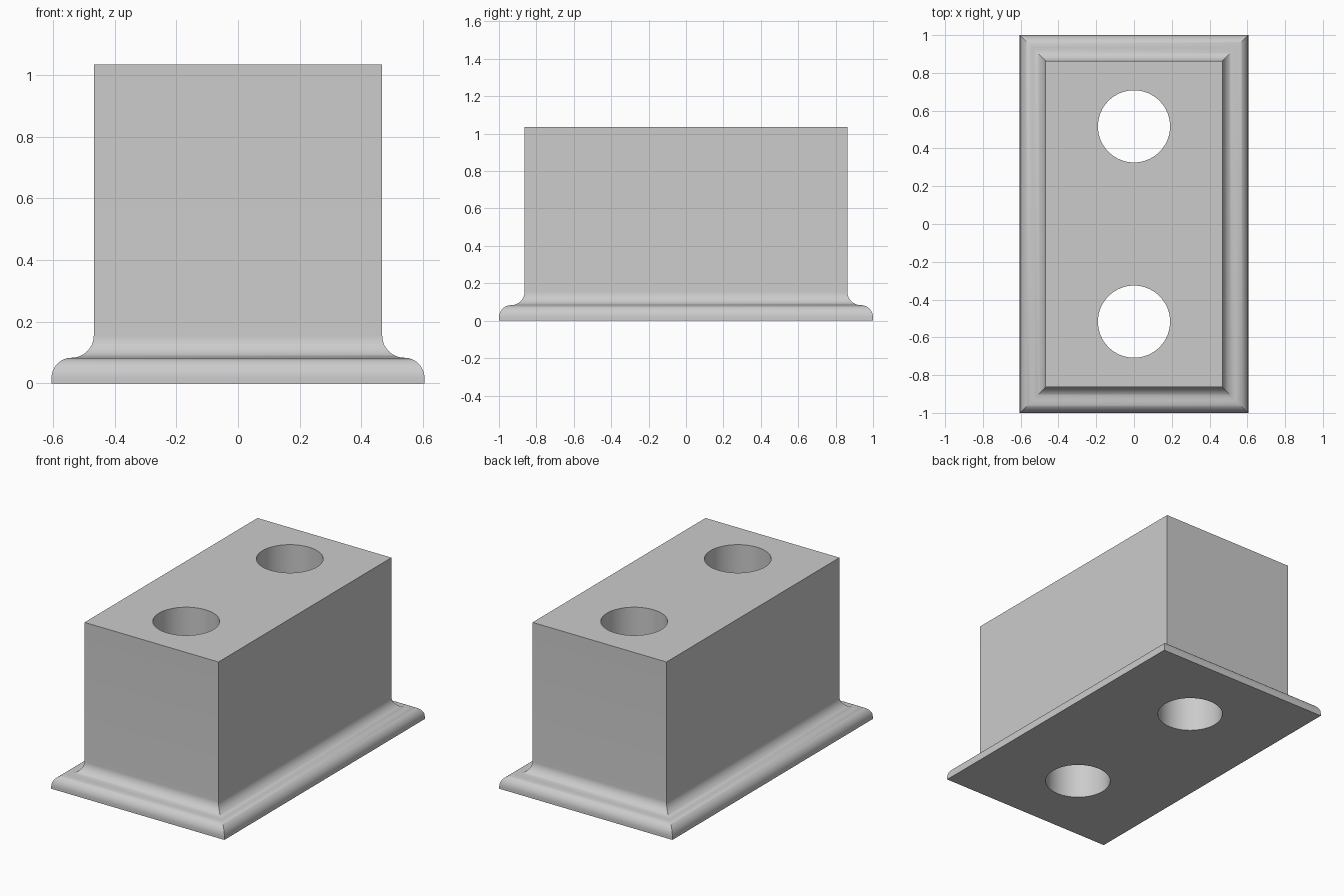
import bpy
import bmesh
from math import sin, cos, pi, radians

old = bpy.data.objects.get("Cube")
if old:
    bpy.data.objects.remove(old, do_unlink=True)

HALF_X, HALF_Y, HEIGHT = 0.605, 1.0, 1.035
ROUND, COVE, LIP = 0.065, 0.072, 0.018
STEPS = 12

grey = bpy.data.materials.new("light grey")
grey.use_nodes = True
grey.diffuse_color = (0.6, 0.6, 0.6, 1)
grey.node_tree.nodes["Principled BSDF"].inputs["Base Color"].default_value = (0.6, 0.6, 0.6, 1)

# Moulding profile as (inset from the outer edge, height)
angles = [i / STEPS * pi / 2 for i in range(STEPS + 1)]
shelf = LIP + ROUND
profile = [(0, 0)]
profile += [(ROUND * (1 - cos(a)), LIP + ROUND * sin(a)) for a in angles]
profile += [(ROUND + COVE * sin(a), shelf + COVE * (1 - cos(a))) for a in angles[1:]]
profile.append((ROUND + COVE, HEIGHT))

# Block with moulded foot: mitred rectangular rings joined up the profile
bm = bmesh.new()
rings = []
for inset, z in profile:
    x, y = HALF_X - inset, HALF_Y - inset
    rings.append([bm.verts.new((sx * x, sy * y, z))
                  for sx, sy in ((-1, -1), (1, -1), (1, 1), (-1, 1))])
for low, high in zip(rings, rings[1:]):
    for i in range(4):
        j = (i + 1) % 4
        bm.faces.new((low[i], low[j], high[j], high[i]))
bm.faces.new(rings[0][::-1])
bm.faces.new(rings[-1])
mesh = bpy.data.meshes.new("moulded_block")
bm.to_mesh(mesh)
bm.free()
block = bpy.data.objects.new("moulded_block", mesh)
bpy.context.collection.objects.link(block)
mesh.materials.append(grey)

# Two bores straight through the block
for y in (-0.517, 0.517):
    bpy.ops.mesh.primitive_cylinder_add(vertices=64, radius=0.191, depth=HEIGHT * 2,
                                        location=(0, y, HEIGHT / 2))
    cutter = bpy.context.object
    cutter.name = "bore_cutter"
    cutter.hide_render = True
    cutter.data.materials.append(grey)
    bore = block.modifiers.new("bore", "BOOLEAN")
    bore.operation = "DIFFERENCE"
    bore.solver = "EXACT"
    bore.object = cutter
    bpy.ops.object.select_all(action="DESELECT")
    block.select_set(True)
    bpy.context.view_layer.objects.active = block
    bpy.ops.object.modifier_apply(modifier=bore.name)
    bpy.data.objects.remove(cutter, do_unlink=True)

bpy.ops.object.shade_smooth_by_angle(angle=radians(30))
